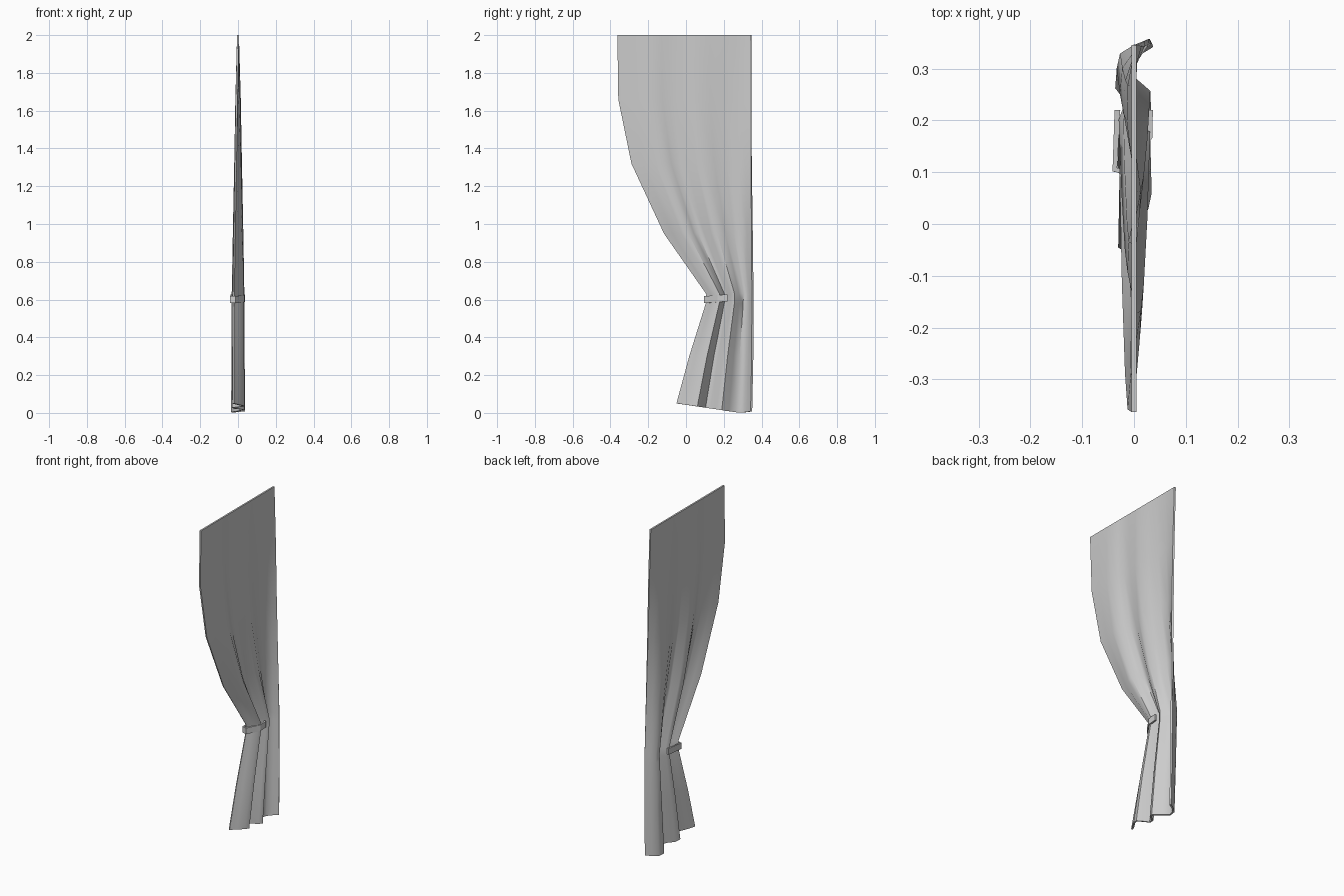
import bpy
import bmesh

if "Cube" in bpy.data.objects:
    bpy.data.objects.remove(bpy.data.objects["Cube"])

CLOTH = (0.6, 0.6, 0.6, 1.0)
cloth = bpy.data.materials.new("grey cloth")
cloth.use_nodes = True
cloth.diffuse_color = CLOTH
cloth.node_tree.nodes["Principled BSDF"].inputs["Base Color"].default_value = CLOTH


def sheet(name, rows, thickness, offset, angle):
    """Skin a grid of points and give it a thickness."""
    bm = bmesh.new()
    grid = [[bm.verts.new(p) for p in row] for row in rows]
    for a, b in zip(grid, grid[1:]):
        for i in range(len(a) - 1):
            bm.faces.new((a[i], b[i], b[i + 1], a[i + 1]))
    mesh = bpy.data.meshes.new(name)
    bm.to_mesh(mesh)
    bm.free()
    mesh.materials.append(cloth)
    obj = bpy.data.objects.new(name, mesh)
    bpy.context.collection.objects.link(obj)
    mod = obj.modifiers.new("thickness", "SOLIDIFY")
    mod.thickness = thickness
    mod.offset = offset
    bpy.ops.object.select_all(action="DESELECT")
    bpy.context.view_layer.objects.active = obj
    obj.select_set(True)
    bpy.ops.object.modifier_apply(modifier=mod.name)
    bpy.ops.object.shade_smooth_by_angle(angle=angle)
    return obj


# Pleat section: fraction across the width, sideways offset
pleats = [(0, -.025), (.1, -.004), (.2, .022), (.27, .028), (.33, .0),
          (.38, -.026), (.46, -.018), (.54, .02), (.6, .028), (.69, .0),
          (.79, -.03), (.89, -.024), (.95, .002), (1, .033)]

# Curtain outline: height, swept edge, straight edge, pleat depth
outline = [(2, -.363, .345, 0), (1.66, -.358, .345, .3), (1.32, -.288, .346, .5),
           (.95, -.115, .35, .75), (.63, .11, .353, .95), (.58, .108, .353, .95),
           (.3, .02, .352, 1), (0, -.048, .346, 1.05)]

rows = []
for z, swept, straight, depth in outline:
    row = []
    for f, x in pleats:
        # The hem rises towards the swept edge
        lift = max(0.05 * (1 - f / 0.85), 0.05 * (f - 0.85)) if z == 0 else 0
        row.append((x * depth, swept + (straight - swept) * f, z + lift))
    rows.append(row)
sheet("curtain", rows, 0.01, 0, 0.9)

# Tieback strap wrapped around the swept edge
path = [(-.032, .22), (-.037, .105), (-.015, .1), (.03, .168), (.031, .22)]
strap = [[(x, y, z + 0.08 * (y - 0.1)) for x, y in path] for z in (.618, .581)]
sheet("tieback", strap, 0.011, 0, 0.5)
